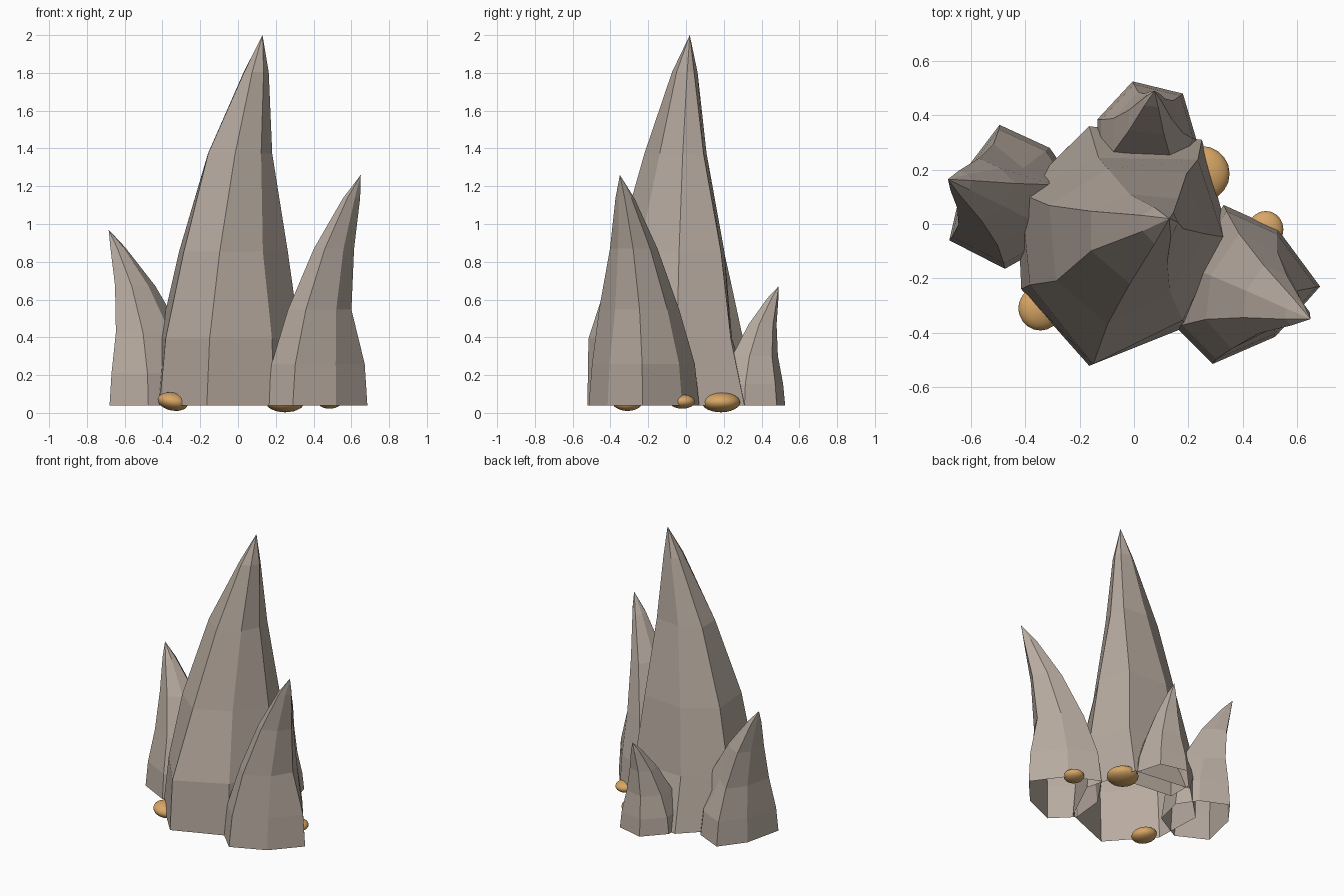
import bpy
import bmesh
from mathutils import Vector

cube = bpy.data.objects.get("Cube")
if cube:
    bpy.data.objects.remove(cube, do_unlink=True)


def make_material(name, rgb):
    mat = bpy.data.materials.new(name)
    mat.use_nodes = True
    color = (*rgb, 1)
    mat.diffuse_color = color
    mat.node_tree.nodes["Principled BSDF"].inputs["Base Color"].default_value = color
    return mat


rock = make_material("grey_brown_rock", (0.475, 0.405, 0.35))
tan = make_material("tan_pebble", (0.68, 0.38, 0.13))

GROUND = 0.04
# Height fraction and width of each ring, shared by all spires
RINGS = [(0, 1), (0.18, 0.93), (0.415, 0.7), (0.68, 0.43), (0.9, 0.17)]


def spire(name, center, tip, outline, dents={}):
    """Faceted spire: the outline shrinks upwards while bending to the tip.
    Dents shift single corners, keyed by ring and corner number."""
    bm = bmesh.new()
    center, tip = Vector(center), Vector(tip)
    lean = tip.xy - center
    rings = []
    for r, (t, width) in enumerate(RINGS):
        z = GROUND + t * (tip.z - GROUND)
        ring = []
        for k, point in enumerate(outline):
            p = center + lean * t ** 2.2 + (Vector(point) - center) * width
            p += Vector(dents.get((r, k), (0, 0)))
            ring.append(bm.verts.new((p.x, p.y, z)))
        rings.append(ring)
    apex = bm.verts.new(tip)
    n = len(outline)
    for i in range(n):
        j = (i + 1) % n
        for low, high in zip(rings, rings[1:]):
            bm.faces.new((low[i], low[j], high[j], high[i]))
        bm.faces.new((rings[-1][i], rings[-1][j], apex))
    mesh = bpy.data.meshes.new(name)
    bm.to_mesh(mesh)
    bm.free()
    mesh.materials.append(rock)
    obj = bpy.data.objects.new(name, mesh)
    bpy.context.collection.objects.link(obj)


def pebble(name, location, radii, tilt=0):
    bpy.ops.mesh.primitive_ico_sphere_add(subdivisions=3, radius=1, location=location,
                                          rotation=(0, tilt, 0))
    obj = bpy.context.object
    obj.name = name
    obj.scale = radii
    obj.data.materials.append(tan)
    bpy.ops.object.shade_smooth()


# Spires, outlines run counter-clockwise
spire("main_spire", (0, -0.03), (0.13, 0.02, 2),
      [(-0.165, -0.522), (0.19, -0.38), (0.35, -0.05), (0.25, 0.31),
       (-0.165, 0.36), (-0.43, 0.1), (-0.415, -0.24)],
      {(1, 0): (0, -0.03), (1, 3): (0, -0.05), (1, 4): (0.02, -0.09),
       (1, 5): (-0.02, 0.02), (2, 1): (-0.02, 0.02), (2, 3): (0, -0.03),
       (2, 4): (0, -0.047), (2, 5): (-0.03, 0), (2, 6): (-0.015, -0.04),
       (3, 1): (-0.015, 0.02), (3, 2): (-0.025, 0), (3, 3): (0, -0.045),
       (3, 4): (0, -0.05), (3, 5): (-0.03, 0), (3, 6): (-0.035, 0),
       (4, 3): (0, -0.025), (4, 4): (0, -0.015)})
spire("right_spire", (0.4, -0.22), (0.65, -0.35, 1.26),
      [(0.155, -0.38), (0.29, -0.515), (0.52, -0.415), (0.685, -0.23),
       (0.53, -0.02), (0.33, 0.07), (0.18, -0.15)],
      {(2, 1): (0, -0.015), (2, 3): (-0.035, 0), (3, 3): (-0.015, 0)})
spire("left_spire", (-0.46, 0.1), (-0.685, 0.165, 0.97),
      [(-0.68, -0.06), (-0.475, -0.165), (-0.27, -0.05), (-0.22, 0.15),
       (-0.31, 0.28), (-0.495, 0.365), (-0.62, 0.2)],
      {(2, 3): (0.03, 0), (2, 4): (-0.02, -0.03), (3, 3): (0.015, 0)})
spire("back_spire", (0.05, 0.31), (0.075, 0.49, 0.67),
      [(-0.135, 0.21), (0.165, 0.18), (0.23, 0.31), (0.18, 0.48),
       (-0.005, 0.525), (-0.135, 0.385)])

# Pebbles around the foot
pebble("front_pebble", (-0.345, -0.31, 0.06), (0.082, 0.082, 0.048), 0.2)
pebble("back_pebble", (0.25, 0.185, 0.056), (0.102, 0.102, 0.053))
pebble("side_pebble", (0.485, -0.02, 0.06), (0.065, 0.068, 0.038))
